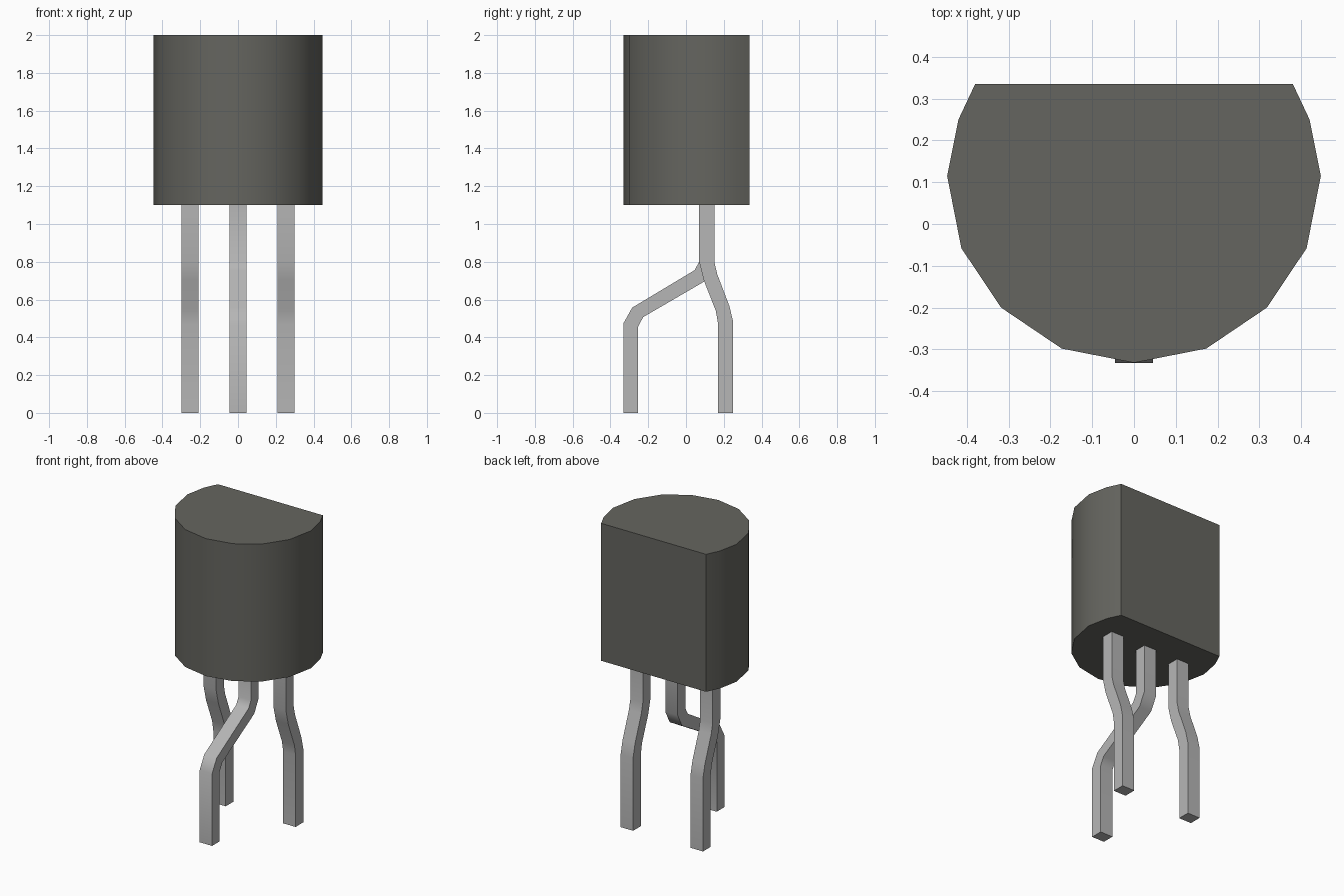
import bpy, bmesh, math
from mathutils import Vector

if "Cube" in bpy.data.objects:
    bpy.data.objects.remove(bpy.data.objects["Cube"], do_unlink=True)


def material(name, color, roughness):
    m = bpy.data.materials.new(name)
    m.diffuse_color = color
    m.use_nodes = True
    b = m.node_tree.nodes["Principled BSDF"]
    b.inputs["Base Color"].default_value = color
    b.inputs["Roughness"].default_value = roughness
    return m


def extrude_profile(name, points, depth, mat):
    """Extrude a closed outline of 3D points along a vector."""
    bm = bmesh.new()
    face = bm.faces.new([bm.verts.new(p) for p in points])
    ext = bmesh.ops.extrude_face_region(bm, geom=[face], use_keep_orig=True)
    top = [v for v in ext["geom"] if isinstance(v, bmesh.types.BMVert)]
    bmesh.ops.translate(bm, verts=top, vec=Vector(depth))
    bmesh.ops.recalc_face_normals(bm, faces=bm.faces[:])
    mesh = bpy.data.meshes.new(name)
    bm.to_mesh(mesh)
    bm.free()
    mesh.materials.append(mat)
    ob = bpy.data.objects.new(name, mesh)
    bpy.context.collection.objects.link(ob)
    bpy.ops.object.select_all(action="DESELECT")
    ob.select_set(True)
    bpy.context.view_layer.objects.active = ob
    bpy.ops.object.shade_smooth_by_angle(angle=math.radians(35))
    return ob


dark_plastic = material("dark grey plastic", (0.13, 0.13, 0.115, 1), 0.6)
metal = material("light grey metal", (0.47, 0.47, 0.47, 1), 0.5)

# Body: rounded front, flat back, mirrored half outline
BODY_BOTTOM, BODY_TOP = 1.10, 2.0
half = [(0.38, 0.335), (0.42, 0.25), (0.447, 0.115), (0.413, -0.058),
        (0.318, -0.20), (0.173, -0.298)]
outline = half + [(0, -0.332)] + [(-x, y) for x, y in reversed(half)]
extrude_profile("body", [(x, y, BODY_BOTTOM) for x, y in outline],
                (0, 0, BODY_TOP - BODY_BOTTOM), dark_plastic)

# Legs: bent side outlines (y, z), extruded across x
LEG_WIDTH = 0.09
front_bend = [(0.07, 1.11), (0.07, 0.80), (0.045, 0.755), (-0.285, 0.557),
              (-0.332, 0.473), (-0.332, 0), (-0.254, 0), (-0.254, 0.455),
              (-0.227, 0.507), (0.105, 0.70), (0.15, 0.785), (0.15, 1.11)]
back_bend = [(0.07, 1.11), (0.07, 0.80), (0.095, 0.70), (0.158, 0.54),
             (0.17, 0.47), (0.17, 0), (0.25, 0), (0.25, 0.48),
             (0.23, 0.565), (0.165, 0.735), (0.15, 0.80), (0.15, 1.11)]
for name, x, bend in [("middle_leg", 0, front_bend),
                      ("left_leg", 0.253, back_bend),
                      ("right_leg", -0.253, back_bend)]:
    extrude_profile(name, [(x - LEG_WIDTH / 2, y, z) for y, z in bend],
                    (LEG_WIDTH, 0, 0), metal)
